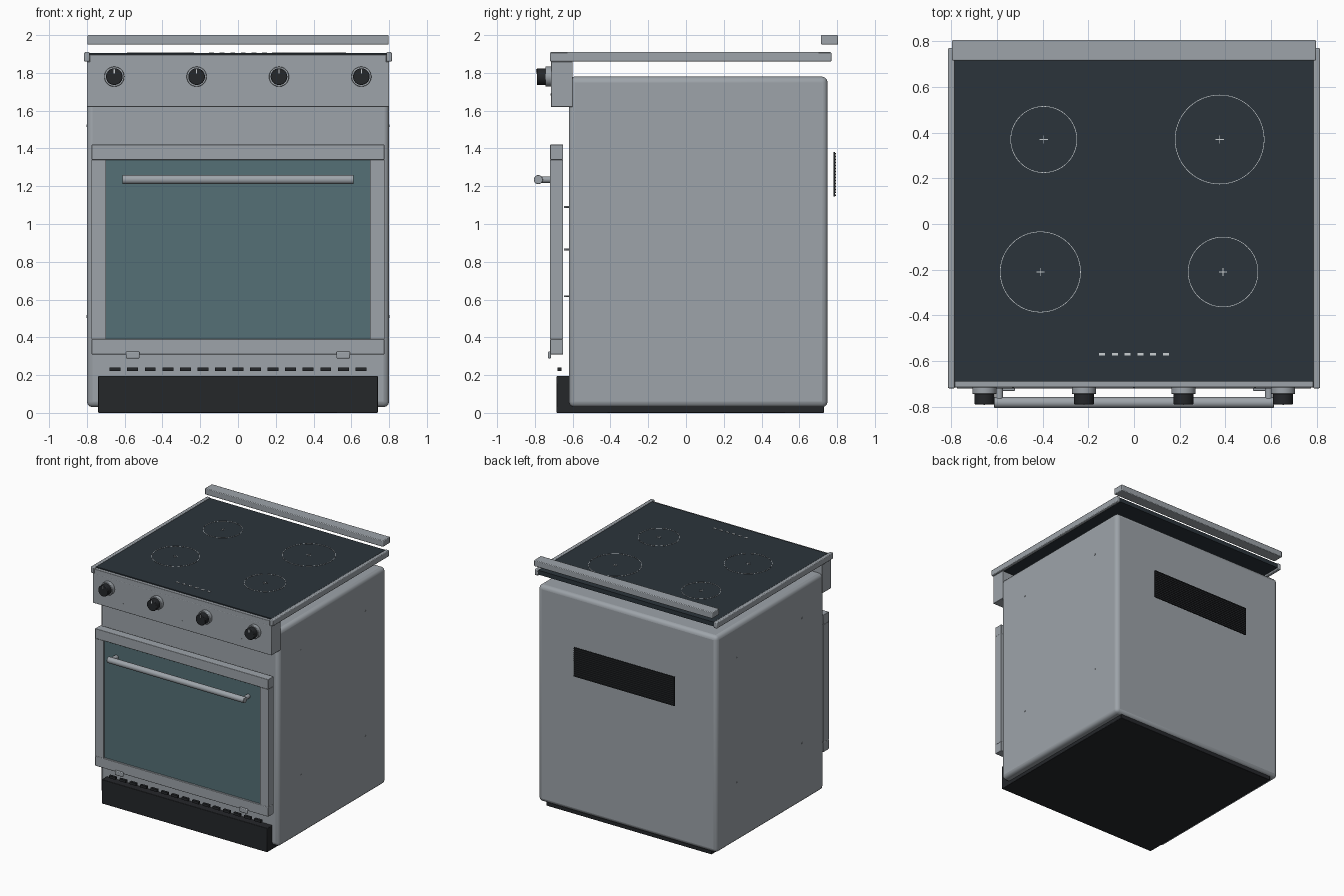
import bpy, bmesh, math
from mathutils import Matrix, Vector

if "Cube" in bpy.data.objects:
    bpy.data.objects.remove(bpy.data.objects["Cube"])


def material(name, r, g, b):
    m = bpy.data.materials.new(name)
    m.diffuse_color = (r, g, b, 1)
    m.use_nodes = True
    m.node_tree.nodes["Principled BSDF"].inputs["Base Color"].default_value = m.diffuse_color
    return m


black = material("black", 0.018, 0.020, 0.023)
ceramic = material("ceramic_glass", 0.024, 0.034, 0.043)
teal = material("window_glass", 0.09, 0.16, 0.18)
steel = material("steel", 0.34, 0.37, 0.40)
white = material("marking", 0.6, 0.63, 0.65)


def finish(name, bm, mat, bevel=0.0, segments=2, smooth=False):
    me = bpy.data.meshes.new(name)
    bm.to_mesh(me)
    bm.free()
    ob = bpy.data.objects.new(name, me)
    bpy.context.collection.objects.link(ob)
    me.materials.append(mat)
    if bevel:
        mod = ob.modifiers.new("bevel", 'BEVEL')
        mod.width, mod.segments = bevel, segments
    if bevel or smooth:
        bpy.context.view_layer.objects.active = ob
        bpy.ops.object.select_all(action='DESELECT')
        ob.select_set(True)
        bpy.ops.object.shade_smooth_by_angle(angle=math.radians(35))
    return ob


def box(name, x, y, z, mat=steel, bevel=0.0, segments=2):
    """Box from (min, max) ranges on each axis."""
    bm = bmesh.new()
    c = [(a + b) / 2 for a, b in (x, y, z)]
    s = [b - a for a, b in (x, y, z)]
    bmesh.ops.create_cube(bm, size=1, matrix=Matrix.Translation(c) @ Matrix.Diagonal((*s, 1)))
    return finish(name, bm, mat, bevel, segments)


def rod(name, p, q, r, mat=steel, sides=32, bevel=0.0):
    """Cylinder between two points."""
    p, q = Vector(p), Vector(q)
    bm = bmesh.new()
    rot = Vector((0, 0, 1)).rotation_difference(q - p).to_matrix().to_4x4()
    bmesh.ops.create_cone(bm, cap_ends=True, segments=sides, radius1=r, radius2=r,
                          depth=(q - p).length, matrix=Matrix.Translation((p + q) / 2) @ rot)
    return finish(name, bm, mat, bevel, 2, True)


def ring(name, x, y, z, r, w=0.0025, h=0.002, n=96):
    """Thin flat ring with rectangular section."""
    bm = bmesh.new()
    loops = []
    for i in range(n):
        a = 2 * math.pi * i / n
        loops.append([bm.verts.new((x + k * math.cos(a), y + k * math.sin(a), t))
                      for k, t in ((r - w, z), (r, z), (r, z + h), (r - w, z + h))])
    for i in range(n):
        a, b = loops[i], loops[(i + 1) % n]
        for j in range(4):
            bm.faces.new((a[j], a[(j + 1) % 4], b[(j + 1) % 4], b[j]))
    bmesh.ops.recalc_face_normals(bm, faces=bm.faces)
    return finish(name, bm, white)


# Body and plinth
box("body", (-0.8, 0.8), (-0.62, 0.75), (0.03, 1.78), steel, 0.03, 3)
box("plinth", (-0.74, 0.74), (-0.685, 0.73), (0, 0.195), black, 0.004)

# Lower vent slots
for i in range(15):
    x = (i - 7) * 0.0929
    box("lower_vent", (x - 0.029, x + 0.029), (-0.68, -0.66), (0.221, 0.241), black)

# Oven door: rails, stiles, window
yd = (-0.72, -0.65)
box("door_top_rail", (-0.775, 0.775), yd, (1.34, 1.42), steel, 0.003)
box("door_bottom_rail", (-0.775, 0.775), yd, (0.31, 0.39), steel, 0.003)
for s in (-1, 1):
    box("door_stile", sorted((s * 0.775, s * 0.70)), yd, (0.39, 1.34), steel)
box("door_window", (-0.702, 0.702), (-0.705, -0.675), (0.388, 1.342), teal)

# Oven racks just reaching the door gap
for z in (0.618, 0.865, 1.09):
    rod("rack_front", (-0.62, -0.64, z), (0.62, -0.64, z), 0.005, steel, 10)
    for i in range(9):
        x = (i - 4) * 0.15
        rod("rack_bar", (x, -0.645, z), (x, -0.6, z), 0.004, steel, 8)

# Handle, its posts, and door hinges
rod("door_handle", (-0.612, -0.782, 1.235), (0.612, -0.782, 1.235), 0.024, steel, 32, 0.003)
for s in (-1, 1):
    rod("handle_post", (s * 0.59, -0.782, 1.235), (s * 0.59, -0.71, 1.235), 0.017, steel, 24)
    box("hinge", (s * 0.557 - 0.036, s * 0.557 + 0.036), (-0.731, -0.715), (0.288, 0.325), steel, 0.005)

# Control panel with knobs
box("control_panel", (-0.8, 0.8), (-0.715, -0.60), (1.62, 1.86), steel, 0.003)
box("front_trim", (-0.785, 0.785), (-0.715, -0.685), (1.855, 1.897), steel, 0.003)
for i in range(4):
    x = -0.655 + i * 0.436
    rod("knob_bezel", (x, -0.71, 1.78), (x, -0.745, 1.78), 0.053, steel, 40, 0.003)
    rod("knob", (x, -0.74, 1.78), (x, -0.79, 1.78), 0.044, black, 40, 0.004)
    box("knob_pointer", (x - 0.003, x + 0.003), (-0.793, -0.788), (1.798, 1.82), white)
for x in (-0.53, 0, 0.53):
    rod("panel_screw", (x, -0.712, 1.685), (x, -0.718, 1.685), 0.005, steel, 12)

# Cooktop, side rails and raised rear rail
box("cooktop", (-0.787, 0.787), (-0.69, 0.765), (1.87, 1.905), ceramic)
for s in (-1, 1):
    box("side_rail", sorted((s * 0.785, s * 0.815)), (-0.72, 0.77), (1.86, 1.91), steel, 0.006)
box("rear_rail", (-0.797, 0.797), (0.715, 0.805), (1.95, 2.0), steel, 0.005)

# Cooking zones and touch indicators
zt = 1.905
for x, y, r in ((-0.41, -0.21, 0.177), (-0.395, 0.37, 0.146),
                (0.375, 0.37, 0.196), (0.39, -0.21, 0.154)):
    ring("zone_ring", x, y, zt, r)
    box("zone_cross", (x - 0.018, x + 0.018), (y - 0.0015, y + 0.0015), (zt, zt + 0.002), white)
    box("zone_cross", (x - 0.0015, x + 0.0015), (y - 0.018, y + 0.018), (zt, zt + 0.002), white)
for i in range(6):
    x = (i - 2.5) * 0.056
    box("indicator", (x - 0.013, x + 0.013), (-0.575, -0.565), (zt, zt + 0.003), white)

# Rear vent: backing sheet with slats
box("rear_vent", (-0.45, 0.45), (0.782, 0.788), (1.145, 1.38), black)
for i in range(15):
    z = 1.147 + i * 0.0158
    box("rear_vent_slat", (-0.45, 0.45), (0.786, 0.793), (z, z + 0.009), black)

# Side screws
for s in (-1, 1):
    for y in (-0.34, 0.49):
        for z in (0.51, 1.52):
            rod("side_screw", (s * 0.797, y, z), (s * 0.803, y, z), 0.007, steel, 12)
